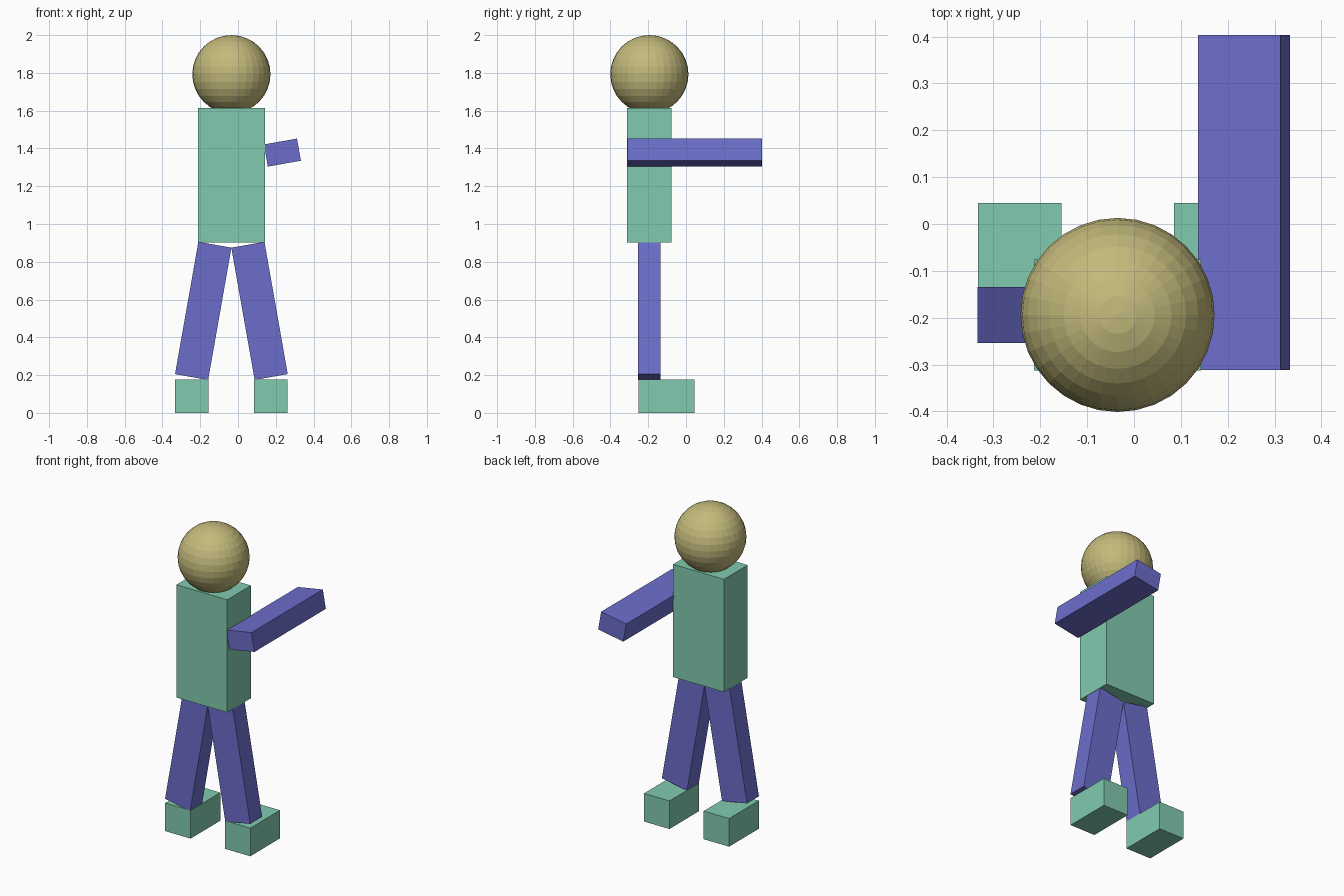
import bpy
from math import radians

cube = bpy.data.objects.get("Cube")
if cube:
    bpy.data.objects.remove(cube, do_unlink=True)


def material(name, rgb):
    mat = bpy.data.materials.new(name)
    mat.use_nodes = True
    color = (*rgb, 1.0)
    mat.diffuse_color = color
    mat.node_tree.nodes["Principled BSDF"].inputs["Base Color"].default_value = color
    return mat


green = material("mint green", (0.22, 0.60, 0.43))
blue = material("periwinkle blue", (0.15, 0.155, 0.60))
tan = material("olive tan", (0.55, 0.49, 0.20))


def box(name, center, size, mat, tilt=0):
    """Box with a sideways tilt in degrees about the y axis."""
    bpy.ops.mesh.primitive_cube_add(size=1, location=center,
                                    rotation=(0, radians(tilt), 0))
    obj = bpy.context.object
    obj.name = name
    obj.scale = size
    bpy.ops.object.transform_apply(location=False, rotation=False, scale=True)
    obj.data.materials.append(mat)
    return obj


MID_X, MID_Y = -0.035, -0.194

# Torso
box("torso", (MID_X, MID_Y, 1.258), (0.356, 0.237, 0.714), green)

# Splayed legs with forward-set feet
for side, sign in (("right", -1), ("left", 1)):
    box(side + "_leg", (MID_X + sign * 0.149, MID_Y, 0.54),
        (0.178, 0.119, 0.711), blue, tilt=-10 * sign)
    box(side + "_foot", (MID_X + sign * 0.209, -0.104, 0.089),
        (0.178, 0.297, 0.178), green)

# Single outstretched arm
box("left_arm", (0.235, 0.046, 1.378), (0.178, 0.714, 0.119), blue, tilt=-10)

# Faceted round head
bpy.ops.mesh.primitive_uv_sphere_add(segments=32, ring_count=16, radius=0.207,
                                     location=(MID_X, MID_Y, 1.793))
head = bpy.context.object
head.name = "head"
head.data.materials.append(tan)
